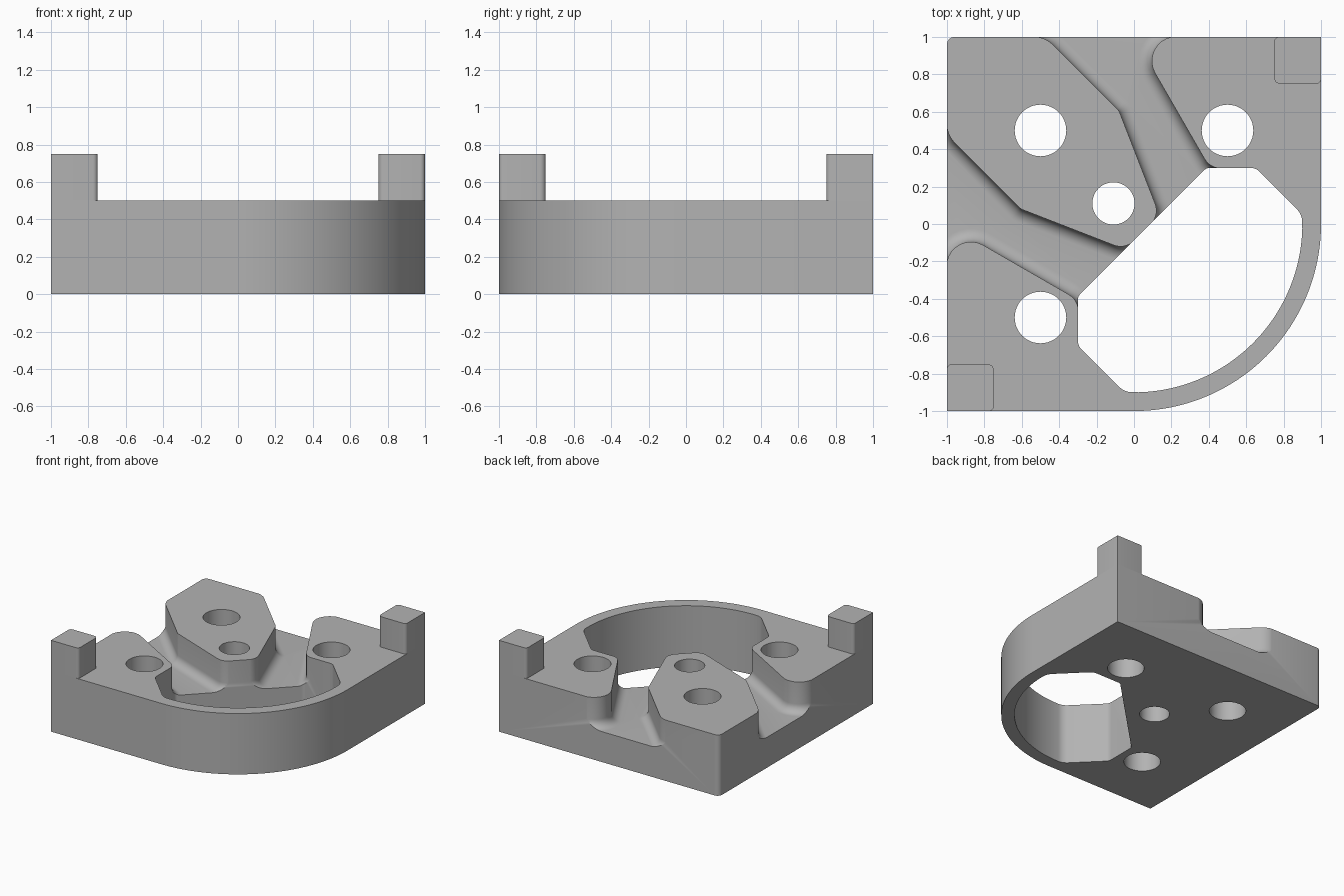
import bpy
import bmesh
from math import sin, cos, pi, tan
from mathutils import Vector

cube = bpy.data.objects.get("Cube")
if cube:
    bpy.data.objects.remove(cube, do_unlink=True)

grey = bpy.data.materials.new("Light grey")
grey.use_nodes = True
colour = (0.45, 0.45, 0.45, 1)
grey.diffuse_color = colour
grey.node_tree.nodes["Principled BSDF"].inputs["Base Color"].default_value = colour


def rounded(corners, steps=10):
    """Outline from (x, y, radius) corners, each rounded by a tangent arc."""
    out = []
    for i, (x, y, r) in enumerate(corners):
        p = Vector((x, y))
        if r == 0:
            out.append(p)
            continue
        a = (Vector(corners[i - 1][:2]) - p).normalized()
        b = (Vector(corners[(i + 1) % len(corners)][:2]) - p).normalized()
        half = a.angle(b) / 2
        centre = p + (a + b).normalized() * (r / sin(half))
        start = p + a * (r / tan(half)) - centre
        end = p + b * (r / tan(half)) - centre
        sweep = pi - 2 * half
        for k in range(steps + 1):
            t = k / steps
            out.append(centre + (start * sin((1 - t) * sweep) + end * sin(t * sweep)) / sin(sweep))
    return out


def arc(radius, a0, a1, n):
    return [(radius * cos(a0 + (a1 - a0) * k / n), radius * sin(a0 + (a1 - a0) * k / n), 0)
            for k in range(n + 1)]


def mirrored(half):
    """Complete an outline by reflecting it across the diagonal."""
    return half + [(-y, -x, r) for x, y, r in reversed(half)]


def grow(points, d):
    """Move an outline outwards by d."""
    area = sum(points[i - 1].cross(p) for i, p in enumerate(points))
    s = 1 if area > 0 else -1
    out = []
    for i, p in enumerate(points):
        e = (p - points[i - 1]).normalized()
        f = (points[(i + 1) % len(points)] - p).normalized()
        n, m = Vector((e.y, -e.x)) * s, Vector((f.y, -f.x)) * s
        out.append(p + (n + m) * (d / (1 + n.dot(m))))
    return out


def loft(name, points, levels):
    """Stack the outline at (z, outward offset) levels into a closed solid."""
    bm = bmesh.new()
    rings = [[bm.verts.new((p.x, p.y, z)) for p in grow(points, d)] for z, d in levels]
    n = len(points)
    for lo, hi in zip(rings, rings[1:]):
        for i in range(n):
            bm.faces.new((lo[i - 1], lo[i], hi[i], hi[i - 1]))
    bm.faces.new(rings[0])
    bm.faces.new(rings[-1])
    bmesh.ops.recalc_face_normals(bm, faces=bm.faces)
    mesh = bpy.data.meshes.new(name)
    bm.to_mesh(mesh)
    bm.free()
    mesh.materials.append(grey)
    obj = bpy.data.objects.new(name, mesh)
    bpy.context.collection.objects.link(obj)
    return obj


def select(obj):
    bpy.ops.object.select_all(action="DESELECT")
    obj.select_set(True)
    bpy.context.view_layer.objects.active = obj


def combine(obj, other, operation):
    select(obj)
    mod = obj.modifiers.new("combine", "BOOLEAN")
    mod.operation, mod.solver, mod.object = operation, "EXACT", other
    bpy.ops.object.modifier_apply(modifier=mod.name)
    bpy.data.objects.remove(other, do_unlink=True)


TOP, FLOOR, FILLET = 0.5, 0.25, 0.07

# Plate with one large round corner
plate = rounded([(-1, -1, 0)] + arc(1, -pi / 2, 0, 48) + [(1, 1, 0), (-1, 1, 0.04)])
body = loft("base_plate", plate, [(0, 0), (TOP, 0)])

# Raised islands with filleted feet, leaving two channels between them
foot = [(FLOOR - 0.05, FILLET)]
foot += [(FLOOR + FILLET * (1 - cos(a)), FILLET * (1 - sin(a)))
         for a in [k * pi / 16 for k in range(9)]]
foot.append((TOP + 0.2, 0))
boss = rounded([(-1.002, 1.002, 0)] + mirrored([
    (-0.477, 1.002, 0.15), (-0.08, 0.605, 0.06), (0.137, 0.047, 0.1)]))
rim = rounded(mirrored([
    (1.3, 1.002, 0), (0, 1.002, 0.13), (0.406, 0.298, 0.1), (0.6, 0.298, 0)]) + [(1.3, -1.3, 0)])

core = loft("core", rounded([(-2, -2, 0), (2, -2, 0), (2, 2, 0), (-2, 2, 0)]),
            [(-0.2, 0), (FLOOR, 0)])
combine(core, loft("boss", boss, foot), "UNION")
combine(core, loft("rim", rim, foot), "UNION")
combine(body, core, "INTERSECT")

# Large window
half_window = [(0.388, 0.3, 0.04), (0.65, 0.3, 0.06), (0.899, 0.051, 0.1)]
sweep = [(x, y, 0) for x, y, r in arc(0.9, -0.03, -pi / 2 + 0.03, 48)]
window = half_window + sweep + [(-y, -x, r) for x, y, r in reversed(half_window)]
combine(body, loft("window", rounded(window), [(-0.3, 0), (1, 0)]), "DIFFERENCE")

# Bolt holes
for x, y, r in [(-0.5, 0.5, 0.138), (0.5, 0.5, 0.138), (-0.5, -0.5, 0.138), (-0.11, 0.11, 0.113)]:
    circle = [Vector((x + p[0], y + p[1])) for p in arc(r, 0, 2 * pi, 48)[:-1]]
    combine(body, loft("hole", circle, [(-0.3, 0), (1, 0)]), "DIFFERENCE")

# Corner tabs
tab = [(1, 1, 0), (0.75, 1, 0.025), (0.75, 0.75, 0.03), (1, 0.75, 0.025)]
parts = [body,
         loft("back_tab", rounded(tab, 5), [(TOP, 0), (0.75, 0)]),
         loft("front_tab", rounded([(-y, -x, r) for x, y, r in tab], 5), [(TOP, 0), (0.75, 0)])]

for part in parts:
    select(part)
    bpy.ops.object.shade_smooth_by_angle(angle=pi / 6)
